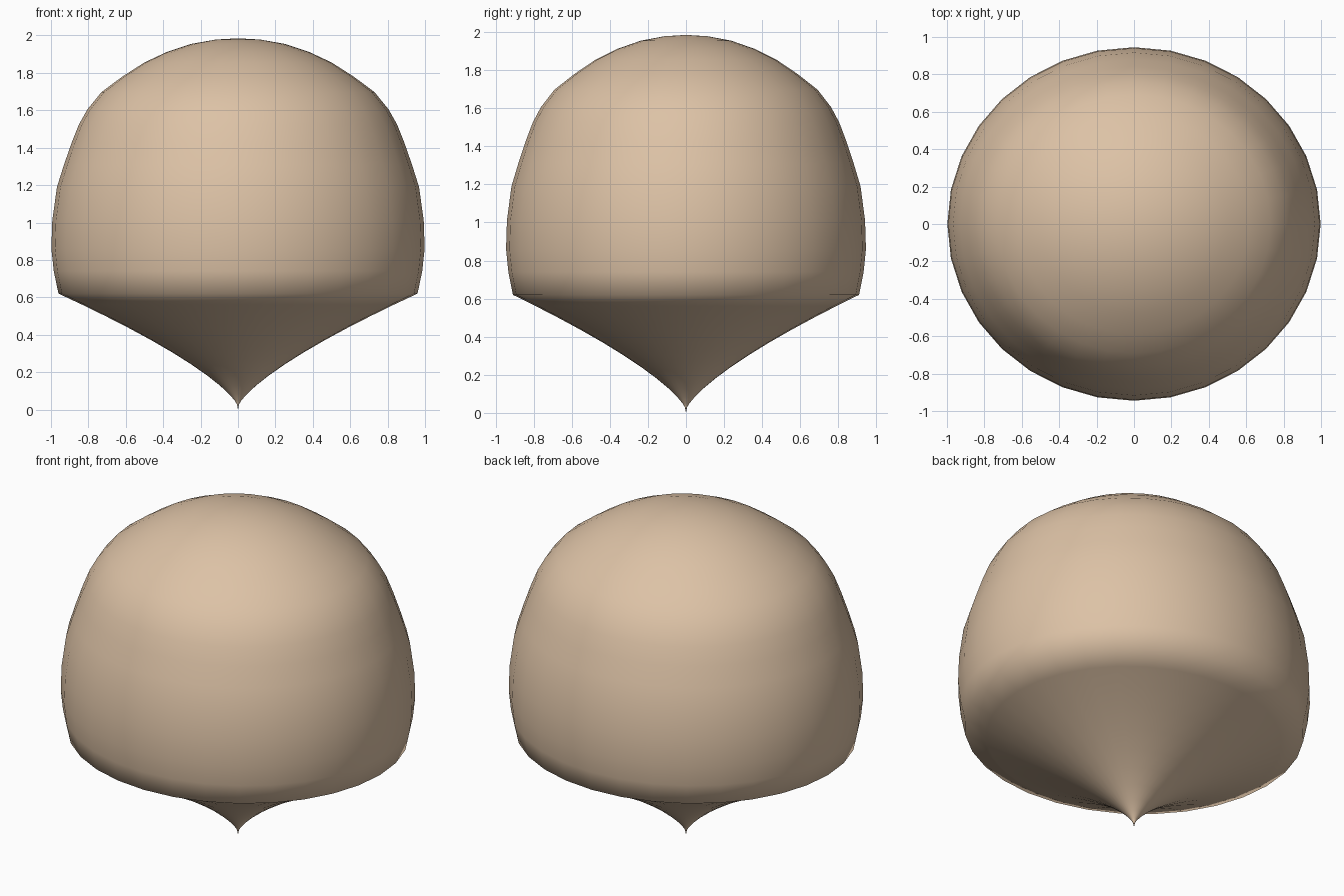
import bpy, bmesh
from math import sin, cos, tau

if "Cube" in bpy.data.objects:
    bpy.data.objects.remove(bpy.data.objects["Cube"])

SIDES = 32
RX, RY = 1.0, 0.947          # slightly oval plan

# Pointed underside: concave flare from the tip up to the rim
profile = [(0.96 * t, 0.015 + 0.605 * t ** 0.73)
           for t in (0.006, 0.02, 0.05, 0.1, 0.17, 0.26, 0.36, 0.48, 0.61, 0.74, 0.87)]
# Rim, bulging side wall, shoulder and shallow crown
profile += [(0.96, 0.62), (0.985, 0.74), (0.998, 0.86), (0.993, 1.01),
            (0.968, 1.19), (0.93, 1.31), (0.89, 1.425), (0.85, 1.525),
            (0.805, 1.605), (0.73, 1.697), (0.62, 1.779), (0.50, 1.856),
            (0.38, 1.912), (0.25, 1.955), (0.12, 1.978)]

bm = bmesh.new()
rings = [[bm.verts.new((RX * r * cos(tau * i / SIDES), RY * r * sin(tau * i / SIDES), z))
          for i in range(SIDES)] for r, z in profile]
tip = bm.verts.new((0, 0, 0))
crown = bm.verts.new((0, 0, 1.985))

# Skin between rings, closed by fans at the tip and crown
for i in range(SIDES):
    j = (i + 1) % SIDES
    for lo, hi in zip(rings, rings[1:]):
        bm.faces.new((lo[i], lo[j], hi[j], hi[i]))
    bm.faces.new((tip, rings[0][j], rings[0][i]))
    bm.faces.new((crown, rings[-1][i], rings[-1][j]))
for f in bm.faces:
    f.smooth = True

mesh = bpy.data.meshes.new("pointed_dome")
bm.to_mesh(mesh)
bm.free()
body = bpy.data.objects.new("pointed_dome", mesh)
bpy.context.collection.objects.link(body)

# Tan surface colour
mat = bpy.data.materials.new("tan")
mat.diffuse_color = (0.72, 0.54, 0.38, 1)
mat.use_nodes = True
mat.node_tree.nodes["Principled BSDF"].inputs["Base Color"].default_value = mat.diffuse_color
mesh.materials.append(mat)
